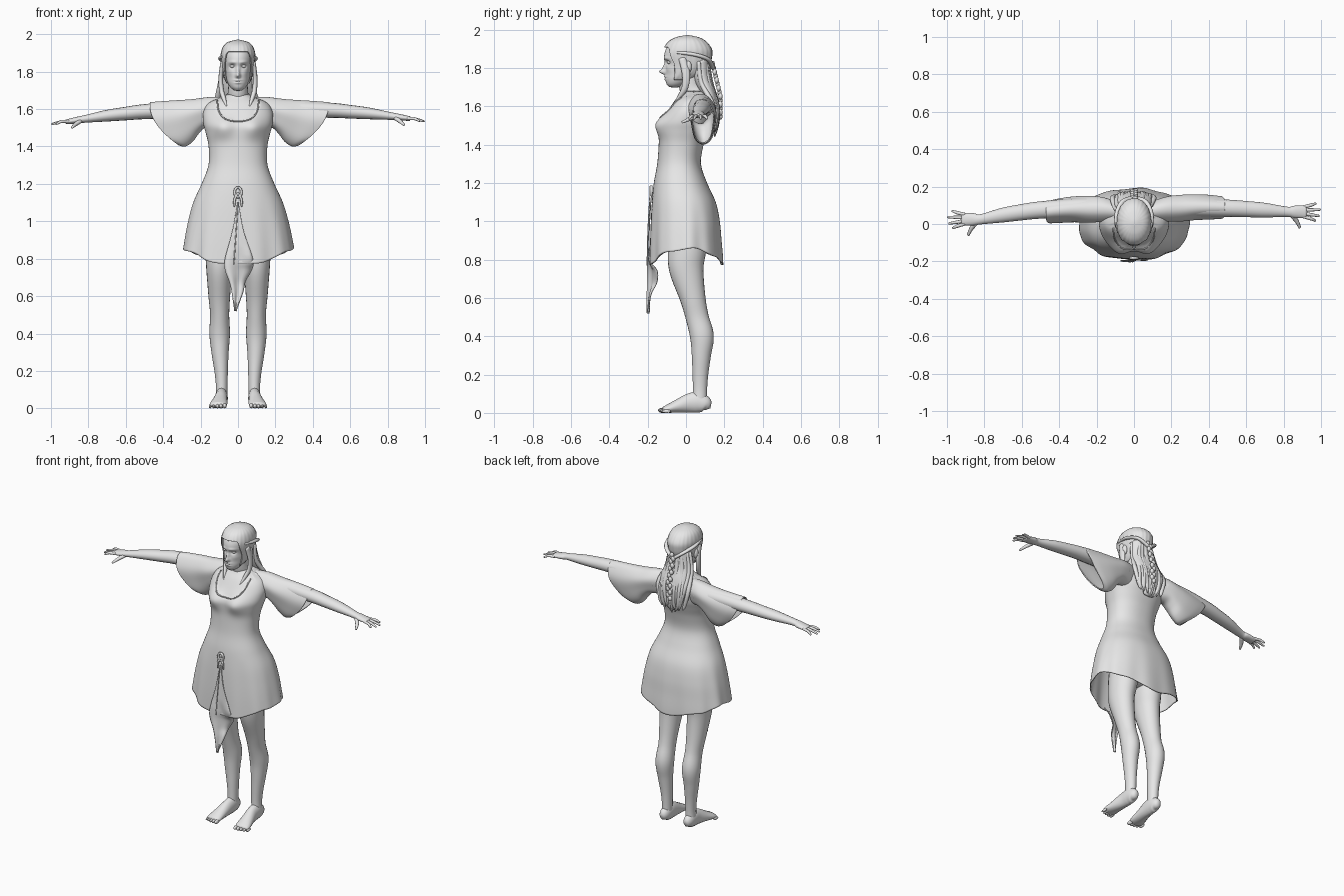
import bpy, bmesh, math, random
from mathutils import Vector

random.seed(4)
if "Cube" in bpy.data.objects:
    bpy.data.objects.remove(bpy.data.objects["Cube"])

grey = bpy.data.materials.new("plain_grey")
grey.use_nodes = True
grey.diffuse_color = (0.8, 0.8, 0.8, 1)
grey.node_tree.nodes["Principled BSDF"].inputs["Base Color"].default_value = grey.diffuse_color


def spline(keys, steps=5):
    """Catmull-Rom through tuples of any size."""
    out = []
    last = len(keys) - 1
    for i in range(last):
        quad = (keys[max(i - 1, 0)], keys[i], keys[i + 1], keys[min(i + 2, last)])
        for s in range(steps):
            t = s / steps
            out.append(tuple(b + t * ((c - a) + t * ((2 * a - 5 * b + 4 * c - d) + t * (3 * b - a - 3 * c + d))) / 2
                             for a, b, c, d in zip(*quad)))
    return out + [tuple(keys[-1])]


def skin(name, rows, closed=True, tips=None, thickness=0):
    """Join rows of points into a smooth surface, with optional end points."""
    bm = bmesh.new()
    grid = [[bm.verts.new(p) for p in row] for row in rows]
    n = len(grid[0])
    for lower, upper in zip(grid, grid[1:]):
        for j in range(n if closed else n - 1):
            k = (j + 1) % n
            bm.faces.new((lower[j], lower[k], upper[k], upper[j]))
    for tip, row in zip(tips or (), (grid[0], grid[-1])):
        if tip is not None:
            pole = bm.verts.new(tip)
            for j in range(n):
                bm.faces.new((row[j], row[(j + 1) % n], pole))
    bmesh.ops.recalc_face_normals(bm, faces=bm.faces)
    for face in bm.faces:
        face.smooth = True
    mesh = bpy.data.meshes.new(name)
    bm.to_mesh(mesh)
    bm.free()
    mesh.materials.append(grey)
    obj = bpy.data.objects.new(name, mesh)
    bpy.context.collection.objects.link(obj)
    if thickness:
        mod = obj.modifiers.new("cloth", "SOLIDIFY")
        mod.thickness = thickness
    return obj


def tube(name, keys, ref, sides=16, steps=5):
    """Elliptical limb along keys of (x, y, z, radius_u, radius_v)."""
    path = spline(keys, steps)
    pts = [Vector(p[:3]) for p in path]
    rows, ends = [], []
    for i, p in enumerate(path):
        t = (pts[min(i + 1, len(pts) - 1)] - pts[max(i - 1, 0)]).normalized()
        u = t.cross(Vector(ref)).normalized()
        v = t.cross(u)
        ring = [math.tau * j / sides for j in range(sides)]
        rows.append([pts[i] + u * p[3] * math.cos(a) + v * p[4] * math.sin(a) for a in ring])
        ends.append(t * min(p[3], p[4]) * 0.6)
    return skin(name, rows, tips=(pts[0] - ends[0], pts[-1] + ends[-1]))


def ball(name, loc, size):
    x, y, z = loc
    a, b, c = size
    rows = [[(x + a * math.cos(q) * math.sin(p), y + b * math.sin(q) * math.sin(p), z - c * math.cos(p))
             for q in [math.tau * j / 16 for j in range(16)]] for p in [math.pi * i / 10 for i in range(1, 10)]]
    return skin(name, rows, tips=((x, y, z - c), (x, y, z + c)))


def lookup(table, z):
    for low, high in zip(table, table[1:]):
        if z <= high[0]:
            t = max(0, (z - low[0]) / max(high[0] - low[0], 1e-6))
            return [a + t * (b - a) for a, b in zip(low, high)][1:]
    return table[-1][1:]


def outline(table, z, a, power):
    """Point on a body section of half width, front y and back y."""
    w, front, back = lookup(table, z)
    c, s = math.cos(a), math.sin(a)
    x = w * math.copysign(abs(c) ** (2 / power), c)
    y = (front + back) / 2 + (back - front) / 2 * math.copysign(abs(s) ** (2 / power), s)
    return x, y


def bump(x, z, x0, z0, sx, sz):
    return math.exp(-((x - x0) / sx) ** 2 - ((z - z0) / sz) ** 2)


UP, DEPTH = (0, 0, 1), (0, 1, 0)
POWER = 2.25
ring = [math.tau * j / 96 for j in range(96)]

# Dress body, with bust, folds, hem and scooped neckline
torso = spline([(0.7, .305, -.192, .19), (0.8, .303, -.19, .19), (0.9, .288, -.188, .183), (1.0, .268, -.184, .175),
                (1.1, .24, -.178, .155), (1.2, .195, -.168, .11), (1.3, .158, -.15, .078), (1.4, .157, -.142, .092),
                (1.47, .172, -.138, .115), (1.52, .185, -.132, .132), (1.58, .186, -.1, .14),
                (1.63, .16, -.068, .135), (1.66, .1, -.042, .125), (1.68, .056, -.03, .105)])


def dress_point(z, a):
    x, y = outline(torso, z, a, POWER)
    if y < 0:
        y -= 0.032 * sum(bump(x, z, s * .082, 1.5, .06, .055) for s in (1, -1))
    fold = max(0, 1.15 - z) * 0.045
    swell = 1 + fold * (math.sin(9 * a + 1) + 0.6 * math.sin(14 * a))
    return Vector((x * swell, y * swell, z))


def inside_neck(x, z):
    return z > 1.655 or (abs(x) / .11) ** 2.6 + (max(0, 1.645 - z) / .11) ** 2.6 < 1


rows = []
for i in range(91):
    row = []
    for a in ring:
        hem = 0.765 + 0.09 * abs(math.cos(a)) ** 1.6 + 0.012 * max(0, math.sin(a)) + 0.006 * math.sin(7 * a)
        z = hem + (1.68 - hem) * i / 90
        p = dress_point(z, a)
        if a > math.pi and inside_neck(p.x, z):
            p.x *= 0.97
            p.y += 0.009
        row.append(p)
    rows.append(row)
skin("dress", rows, thickness=0.006)

trim = []
for i in range(25):
    b = math.pi * i / 24
    x = -.11 * math.copysign(abs(math.cos(b)) ** (1 / 1.3), math.cos(b))
    z = 1.645 - .11 * math.sin(b) ** (1 / 1.3)
    c = min(1, abs(x) / lookup(torso, z)[0]) ** (POWER / 2)
    p = dress_point(z, -math.acos(math.copysign(c, x)))
    trim.append((p.x, p.y - .001, p.z, .004, .004))
tube("neckline_trim", trim, (0, 1, .1), 8, 2)

# Hanging front flap with a folded edge
rows = []
for z, left, right, fold in spline([(1.1, -.004, .004, 0), (.95, -.03, .03, 0), (.8, -.07, .08, .01), (.74, -.07, .075, .05),
                                    (.68, -.048, .042, .05), (.62, -.034, .028, .02), (.52, -.02, -.008, 0)]):
    front = lookup(torso, z)[1] - 0.008
    rows.append([(left + (right - left) * t, front + fold * t ** 2 - .006 * math.sin(t * 9) * (z < .85), z)
                 for t in [k / 10 for k in range(11)]])
skin("front_flap", rows, closed=False, thickness=0.005)
seam = [(-.022 * t, lookup(torso, 1.1 - .33 * t)[1] - .012, 1.1 - .33 * t, .003, .003) for t in (0, .25, .5, .75, 1)]
tube("front_seam", seam, DEPTH, 8)

# Knotted tie at the waist
loop = [(.018 * math.sin(q), -.182, 1.155 + .026 * math.cos(q), .007, .008) for q in [math.tau * k / 12 for k in range(13)]]
tube("tie_loop", loop, (0, 1, 0), 8, 2)
for side in (1, -1):
    tube("tie_tail", [(0, -.182, 1.15, .006, .006), (side * .017, -.186, 1.12, .007, .006),
                      (side * .02, -.186, 1.08, .005, .004)], DEPTH, 8)

for side, label in ((1, "left"), (-1, "right")):
    wrist_y, wrist_z = (.065, 1.562) if side > 0 else (.025, 1.547)

    # Bell sleeve, open at a slant
    rows = []
    for xt, zt, xb, zb, y, depth in spline([(.07, 1.664, .12, 1.5, .065, .055), (.16, 1.664, .18, 1.5, .08, .066),
                                            (.25, 1.653, .215, 1.47, .085, .07), (.34, 1.647, .25, 1.425, .09, .068),
                                            (.42, 1.642, .29, 1.4, .09, .065), (.485, 1.637, .325, 1.405, .088, .06)], 6):
        row = []
        for a in ring[::2]:
            c, s = math.cos(a), math.sin(a)
            t = (1 + s) / 2
            flare = (xt - .07) * (1 - s * s)
            row.append((side * (xb + (xt - xb) * t + .11 * flare) * (1 if side > 0 else .97),
                        y + depth * c * (1 + .04 * math.sin(5 * a)) + (side - 1) * .05 * xt ** 2, zb + (zt - zb) * t))
        rows.append(row)
    skin(label + "_sleeve", rows, thickness=0.007)

    # Arm and palm
    arm = []
    for x, z, ry, rz in [(.15, 1.59, .05, .05), (.3, 1.597, .05, .046), (.5, 1.59, .046, .04), (.6, 1.581, .043, .036),
                         (.7, 1.571, .039, .031), (.82, 1.555, .027, .02), (.86, 1.549, .033, .018), (.92, 1.541, .034, .012)]:
        t = max(0, (x - .2) / .62)
        arm.append((side * x, .09 + min(1, t * t) * (wrist_y - .09), z + t * (wrist_z - 1.555), ry, rz))
    tube(label + "_arm", arm, UP)

    # Fingers and thumb
    for base, tip, reach in ((.026, .045, .972), (.009, .012, .996), (-.008, -.022, .99), (-.025, -.048, .97)):
        tube(label + "_finger", [(side * .905, wrist_y + base, wrist_z - .013, .009, .009),
                                 (side * .945, wrist_y + (base + tip) / 2, wrist_z - .014, .009, .008),
                                 (side * reach, wrist_y + tip, wrist_z - .027, .006, .005)], UP, 10)
    tube(label + "_thumb", [(side * .845, wrist_y - .018, wrist_z - .012, .014, .012),
                            (side * .87, wrist_y - .05, wrist_z - .03, .011, .01),
                            (side * .887, wrist_y - .085, wrist_z - .046, .007, .006)], UP, 10)

    # Leg, foot and toes
    leg = [(.085, .02, 1.0, .085, .11), (.095, .005, .85, .08, .1), (.1, .002, .75, .07, .09), (.1, .035, .6, .058, .067),
           (.098, .058, .5, .051, .06), (.098, .083, .4, .055, .062), (.096, .08, .3, .046, .05),
           (.09, .075, .2, .036, .041), (.087, .073, .12, .031, .037), (.088, .072, .05, .031, .037)]
    tube(label + "_leg", [(side * k[0],) + k[1:] for k in leg], DEPTH, 24)
    foot = [(.088, .118, .032, .02, .022), (.088, .1, .045, .031, .043), (.088, .06, .055, .034, .054),
            (.09, .015, .05, .035, .05), (.097, -.04, .036, .041, .036), (.104, -.09, .023, .047, .023),
            (.107, -.115, .017, .044, .016)]
    tube(label + "_foot", [(side * k[0],) + k[1:] for k in foot], UP)
    for i in range(5):
        size = .0135 - .0012 * i
        ball(label + "_toe", (side * (.071 + .0195 * i), -.122 + .0012 * i * i, size), (size * .8, .024, size))

    # Eyes, ears and loose locks beside the face
    ball(label + "_eye", (side * .03, -.085, 1.829), (.014, .014, .009))
    ball(label + "_ear", (side * .083, .012, 1.805), (.014, .018, .032))
    tube(label + "_lock", [(side * .082, -.02, 1.85, .012, .02), (side * .092, .0, 1.77, .012, .022),
                           (side * .088, -.005, 1.7, .013, .018), (side * .075, -.03, 1.655, .011, .012),
                           (side * .06, -.065, 1.61, .003, .003)], DEPTH, 10)
    # Braid sweeping from the temple to the nape
    tube(label + "_swept_braid", [(side * .08, -.045, 1.88, .01, .008), (side * .093, .04, 1.87, .013, .01),
                                  (side * .065, .115, 1.845, .013, .01), (side * .005, .14, 1.8, .012, .01)], UP, 10)

# Hips and neck
ball("hips", (0, .02, 1.0), (.165, .12, .13))
tube("neck", [(0, .055, 1.62, .08, .07), (0, .042, 1.66, .062, .065), (0, .025, 1.7, .053, .06), (0, .02, 1.76, .052, .06)], DEPTH, 24)

# Head with sculpted face
skull = spline([(1.7, .022, -.088, -.03), (1.715, .04, -.101, 0), (1.74, .056, -.107, .05), (1.77, .065, -.106, .09),
                (1.81, .071, -.105, .115), (1.85, .076, -.114, .125), (1.89, .078, -.108, .125),
                (1.93, .067, -.085, .1), (1.953, .045, -.05, .065), (1.963, .015, -.01, .025)])


def face_shift(x, z):
    side = abs(x)
    nose = .03 * bump(x, z, 0, 1.779, .011, .013) + .016 * bump(x, z, 0, 1.802, .009, .02)
    lips = .007 * bump(x, z, 0, 1.754, .019, .006) + .007 * bump(x, z, 0, 1.741, .016, .006)
    brow = .005 * bump(side, z, .03, 1.85, .022, .009) + .005 * bump(side, z, .042, 1.795, .02, .018)
    hollow = .014 * bump(side, z, .03, 1.829, .015, .012) + .005 * bump(x, z, 0, 1.7475, .02, .003)
    return hollow - nose - lips - brow


rows = []
for i in range(81):
    z = 1.7 + .263 * i / 80
    row = []
    for a in ring:
        x, y = outline(skull, z, a, 2.1)
        row.append((x, y + (face_shift(x, z) if a > math.pi else 0), z))
    rows.append(row)
skin("head", rows, tips=((0, -.058, 1.697), (0, .007, 1.965)))

# Hair cap with a hairline around the face
rows = []
for i in range(31):
    row = []
    for a in ring:
        t = min(1, max(0, (-math.sin(a) - .25) / .6))
        low = 1.73 + .172 * t * t * (3 - 2 * t)
        z = low + (1.963 - low) * i / 30
        x, y = outline(skull, z, a, 2.1)
        groove = 1 + .008 * math.sin(24 * a)
        row.append((x * 1.18 * groove, .01 + (y - .01) * 1.09 * groove, z + .006))
    rows.append(row)
skin("hair_cap", rows, tips=(None, (0, .007, 1.972)), thickness=0.006)

# Long hair down the back: a soft core, wavy strands and a centre braid
tube("back_hair", [(0, .07, 1.84, .075, .05), (0, .085, 1.74, .085, .045), (0, .13, 1.64, .095, .035),
                   (0, .145, 1.54, .075, .025), (0, .135, 1.46, .035, .012)], DEPTH, 24)
for i in range(13):
    x = -.09 + .015 * i
    y = -6 * x * x
    wave = [random.uniform(-.014, .014) for k in range(4)]
    tube("hair_strand", [(x * .85, .115 + y, 1.83, .01, .01), (x + wave[0], .13 + y, 1.72, .014, .013),
                         (x * 1.15 + wave[1], .163 + y / 2, 1.61, .014, .013),
                         (x + wave[2], .163 + y / 3, 1.51, .012, .011),
                         (x * .8 + wave[3], .15, 1.44 + abs(x) * .5 + wave[0], .003, .003)], DEPTH, 8)
for i in range(14):
    ball("braid_link", (.007 * (-1) ** i, .14 + .04 * min(1, i / 8), 1.82 - .021 * i), (.014, .011, .017))
